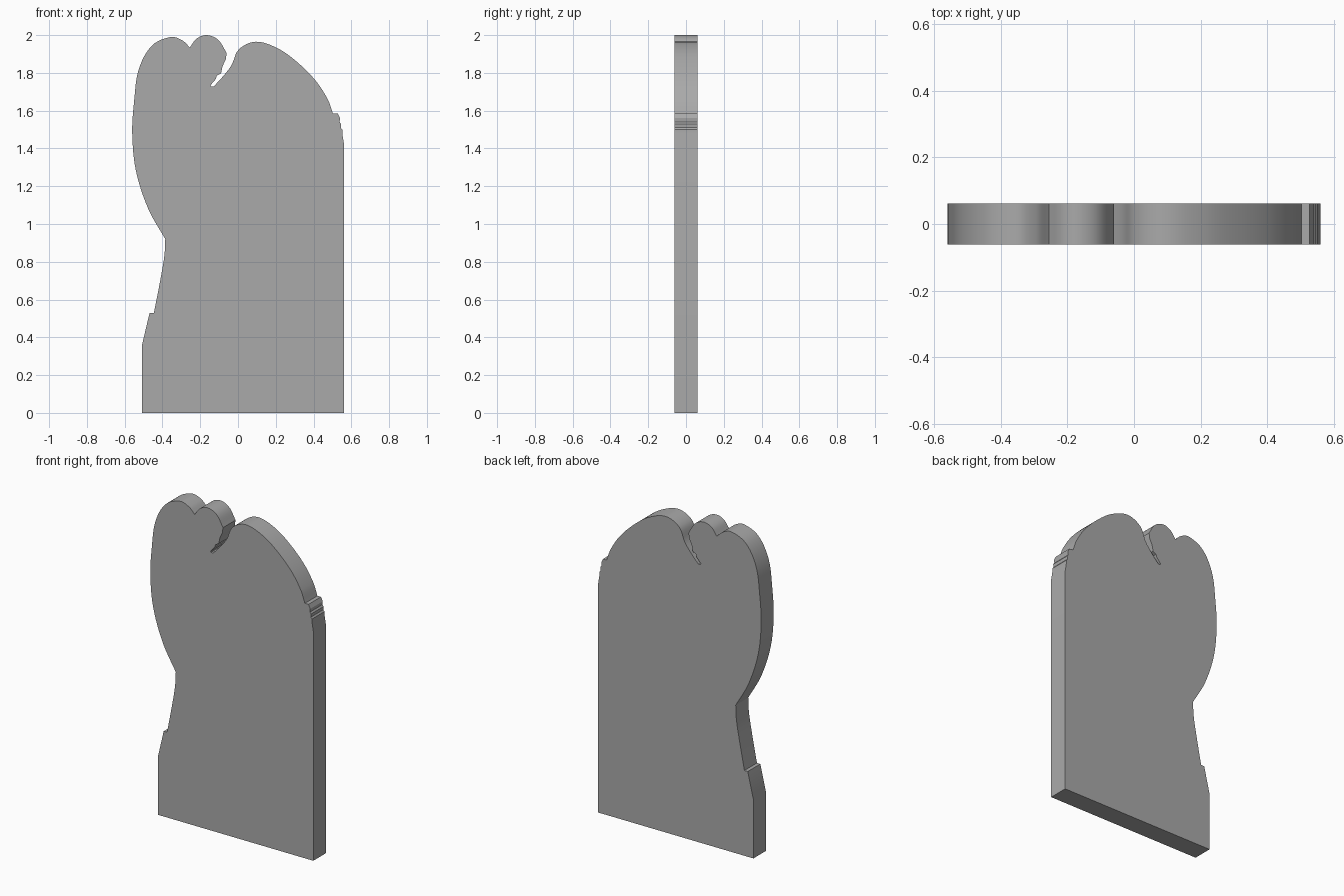
import bpy, bmesh
from mathutils import Vector
from mathutils.geometry import interpolate_bezier

if "Cube" in bpy.data.objects:
    bpy.data.objects.remove(bpy.data.objects["Cube"])

HALF = 0.0615  # half thickness of the slab

# Outline in x, z, clockwise from bottom left: each run is (smooth?, points); runs meet in corners
RUNS = [
    # foot block with small ledge
    (False, [(-.507, 0), (-.507, .365), (-.468, .53), (-.445, .53)]),
    # waist
    (True, [(-.445, .53), (-.412, .70), (-.39, .83), (-.385, .92)]),
    # big left lobe
    (True, [(-.385, .92), (-.475, 1.08), (-.54, 1.28), (-.56, 1.48), (-.550, 1.65),
            (-.525, 1.82), (-.455, 1.945), (-.355, 1.99), (-.295, 1.972), (-.255, 1.935)]),
    # small lobe
    (True, [(-.255, 1.935), (-.218, 1.982), (-.165, 2.0), (-.105, 1.975), (-.06, 1.905)]),
    # notch
    (False, [(-.06, 1.905), (-.065, 1.87), (-.082, 1.835), (-.09, 1.797), (-.112, 1.785),
             (-.117, 1.768), (-.145, 1.735), (-.143, 1.728), (-.128, 1.729)]),
    # big right lobe
    (True, [(-.128, 1.729), (-.085, 1.775), (-.035, 1.84), (.005, 1.925), (.095, 1.965),
            (.21, 1.93), (.31, 1.86), (.41, 1.76), (.475, 1.66), (.503, 1.585)]),
    # jagged shoulder and straight right side
    (False, [(.503, 1.585), (.528, 1.585), (.54, 1.56), (.538, 1.54), (.546, 1.53),
             (.544, 1.51), (.552, 1.50), (.552, 1.48), (.561, 1.425), (.561, 0)]),
]


def smooth_run(pts, steps=6):
    """Curve through the points, each span one bezier piece."""
    p = [Vector((x, z, 0)) for x, z in pts]
    tan = [(p[min(i + 1, len(p) - 1)] - p[max(i - 1, 0)]).normalized() for i in range(len(p))]
    out = []
    for i in range(len(p) - 1):
        d = (p[i + 1] - p[i]).length / 3
        seg = interpolate_bezier(p[i], p[i] + tan[i] * d, p[i + 1] - tan[i + 1] * d, p[i + 1], steps + 1)
        out += [(v.x, v.y) for v in seg[:-1]]
    return out + [pts[-1]]


outline = []
for curved, pts in RUNS:
    run = smooth_run(pts) if curved else pts
    outline += run if not outline else run[1:]

# Slab: outline face extruded through its thickness
bm = bmesh.new()
face = bm.faces.new([bm.verts.new((x, -HALF, z)) for x, z in outline])
ext = bmesh.ops.extrude_face_region(bm, geom=[face])
moved = [g for g in ext["geom"] if isinstance(g, bmesh.types.BMVert)]
bmesh.ops.translate(bm, verts=moved, vec=(0, HALF * 2, 0))
bmesh.ops.triangulate(bm, faces=[f for f in bm.faces if len(f.verts) > 4])
bmesh.ops.recalc_face_normals(bm, faces=bm.faces)
mesh = bpy.data.meshes.new("lobed_slab")
bm.to_mesh(mesh)
bm.free()

slab = bpy.data.objects.new("lobed_slab", mesh)
bpy.context.collection.objects.link(slab)
grey = bpy.data.materials.new("stone grey")
grey.diffuse_color = (0.4, 0.4, 0.4, 1)
grey.use_nodes = True
grey.node_tree.nodes["Principled BSDF"].inputs["Base Color"].default_value = grey.diffuse_color
mesh.materials.append(grey)

bpy.context.view_layer.objects.active = slab
slab.select_set(True)
bpy.ops.object.shade_smooth_by_angle(angle=0.5)
